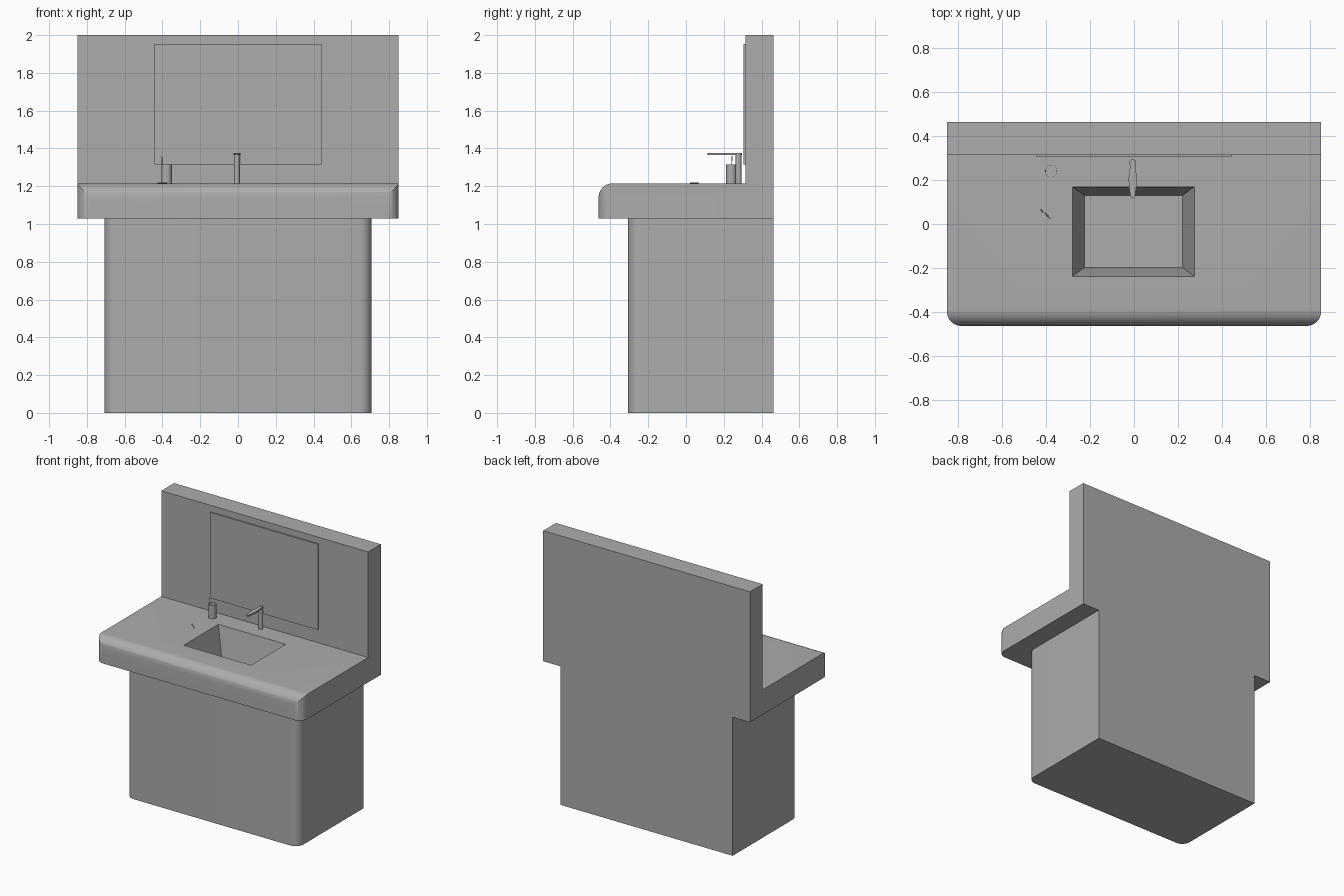
import bpy, bmesh, math
from mathutils import Vector

cube = bpy.data.objects.get("Cube")
if cube:
    bpy.data.objects.remove(cube)

grey = bpy.data.materials.new("plain grey")
grey.use_nodes = True
COLOUR = (0.415, 0.415, 0.415, 1)
grey.diffuse_color = COLOUR
grey.node_tree.nodes["Principled BSDF"].inputs["Base Color"].default_value = COLOUR

BACK, FRONT = 0.463, -0.463
COUNTER_LOW, COUNTER_TOP = 1.03, 1.215
WALL_FRONT = 0.314


def activate(ob):
    bpy.ops.object.select_all(action="DESELECT")
    ob.select_set(True)
    bpy.context.view_layer.objects.active = ob


def loft(name, rings):
    """Closed solid skinned through rings of equal point count."""
    bm = bmesh.new()
    rows = [[bm.verts.new(p) for p in ring] for ring in rings]
    n = len(rows[0])
    for a, b in zip(rows, rows[1:]):
        for i in range(n):
            j = (i + 1) % n
            bm.faces.new((a[i], a[j], b[j], b[i]))
    bm.faces.new(rows[0][::-1])
    bm.faces.new(rows[-1])
    bmesh.ops.recalc_face_normals(bm, faces=bm.faces[:])
    mesh = bpy.data.meshes.new(name)
    bm.to_mesh(mesh)
    bm.free()
    mesh.materials.append(grey)
    ob = bpy.data.objects.new(name, mesh)
    bpy.context.scene.collection.objects.link(ob)
    return ob


def box(name, x0, x1, y0, y1, z0, z1):
    return loft(name, [[(x0, y0, z), (x1, y0, z), (x1, y1, z), (x0, y1, z)] for z in (z0, z1)])


def rounded_plan(half, y0, y1, r, z, steps=10):
    """Rectangle at height z whose two front corners are rounded."""
    pts = [(half, y1, z), (-half, y1, z)]
    for cx, start in ((r - half, math.pi), (half - r, 1.5 * math.pi)):
        for i in range(steps + 1):
            t = start + i / steps * math.pi / 2
            pts.append((cx + r * math.cos(t), y0 + r + r * math.sin(t), z))
    return pts


def tube(name, a, b, r, sides=24):
    a, b = Vector(a), Vector(b)
    turn = (b - a).to_track_quat("Z", "Y")
    circle = [turn @ Vector((r * math.cos(t), r * math.sin(t), 0))
              for t in (2 * math.pi * i / sides for i in range(sides))]
    return loft(name, [[p + c for c in circle] for p in (a, b)])


def boolean(ob, cutter, operation):
    mod = ob.modifiers.new("cut", "BOOLEAN")
    mod.object, mod.operation, mod.solver = cutter, operation, "EXACT"
    activate(ob)
    bpy.ops.object.modifier_apply(modifier=mod.name)


def smooth(ob):
    activate(ob)
    bpy.ops.object.shade_smooth_by_angle(angle=math.radians(30))


# Cabinet with rounded front uprights
cabinet = loft("cabinet", [rounded_plan(0.708, -0.307, BACK, 0.065, z) for z in (0, COUNTER_LOW)])

# Countertop: rounded plan trimmed by a bullnose side profile
counter = loft("countertop", [rounded_plan(0.85, FRONT, BACK, 0.065, z)
                              for z in (COUNTER_LOW, COUNTER_TOP)])
R = 0.075
nose = [(BACK + 0.1, COUNTER_LOW - 0.1), (BACK + 0.1, COUNTER_TOP)]
for i in range(13):
    t = math.pi / 2 * (1 + i / 12)
    nose.append((FRONT + R + R * math.cos(t), COUNTER_TOP - R + R * math.sin(t)))
nose.append((FRONT, COUNTER_LOW - 0.1))
trim = loft("nose_trim", [[(x, y, z) for y, z in nose] for x in (-1, 1)])
boolean(counter, trim, "INTERSECT")

# Sunken basin with sloping walls
DEPTH = 0.22
rim = [(-0.28, -0.238), (0.274, -0.238), (0.274, 0.169), (-0.28, 0.169)]
floor = [(-0.225, -0.197), (0.221, -0.197), (0.221, 0.13), (-0.225, 0.13)]


def basin_ring(t):
    return [(a + (c - a) * t, b + (d - b) * t, COUNTER_TOP - DEPTH * t)
            for (a, b), (c, d) in zip(rim, floor)]


basin = loft("basin_cutter", [basin_ring(-0.1), basin_ring(1)])
for part in (counter, cabinet):
    boolean(part, basin, "DIFFERENCE")
    smooth(part)
for helper in (trim, basin):
    bpy.data.objects.remove(helper)

# Back wall and mirror plate
box("back_wall", -0.85, 0.85, WALL_FRONT, BACK, COUNTER_TOP, 2)
box("mirror", -0.443, 0.443, WALL_FRONT - 0.01, WALL_FRONT, 1.315, 1.952)

# Tap: upright post and flat leaf-shaped spout
TAP_X, TAP_Y = -0.006, 0.278
smooth(tube("tap_post", (TAP_X, TAP_Y, COUNTER_TOP), (TAP_X, TAP_Y, 1.372), 0.0155))
half_leaf = [(0.0, 0.296), (0.010, 0.290), (0.014, 0.278), (0.012, 0.262), (0.016, 0.235),
             (0.019, 0.205), (0.016, 0.165), (0.012, 0.135), (0.007, 0.120), (0.0, 0.115)]
leaf = half_leaf + [(-x, y) for x, y in half_leaf[-2:0:-1]]
smooth(loft("tap_spout", [[(TAP_X + x, y, z) for x, y in leaf] for z in (1.366, 1.377)]))

# Open tumbler with a thin brush standing against its rim
CUP_X, CUP_Y = -0.378, 0.24
cup = tube("tumbler", (CUP_X, CUP_Y, COUNTER_TOP), (CUP_X, CUP_Y, 1.315), 0.0275)
bore = tube("tumbler_bore", (CUP_X, CUP_Y, COUNTER_TOP + 0.006), (CUP_X, CUP_Y, 1.35), 0.0265)
boolean(cup, bore, "DIFFERENCE")
bpy.data.objects.remove(bore)
smooth(cup)
smooth(tube("brush_handle", (-0.401, 0.239, 1.223), (-0.403, 0.244, 1.36), 0.002, 8))

# Small stick lying on the counter
smooth(tube("loose_stick", (-0.424, 0.066, COUNTER_TOP + 0.003),
            (-0.376, 0.022, COUNTER_TOP + 0.003), 0.003, 8))
